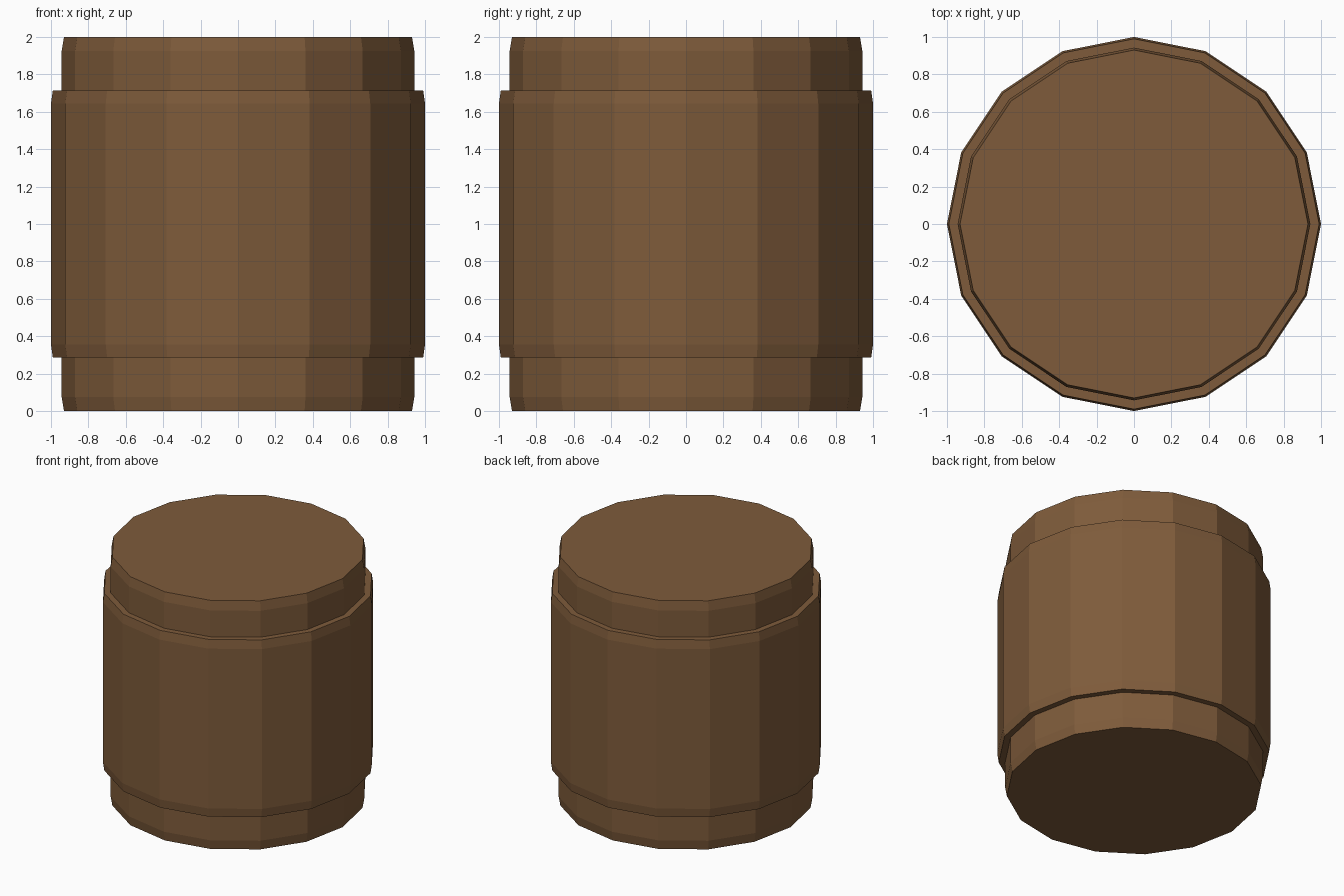
import bpy, bmesh, math

if "Cube" in bpy.data.objects:
    bpy.data.objects.remove(bpy.data.objects["Cube"])

SIDES = 16

wood = bpy.data.materials.new("brown_wood")
wood.diffuse_color = (0.21, 0.105, 0.043, 1)
wood.use_nodes = True
wood.node_tree.nodes["Principled BSDF"].inputs["Base Color"].default_value = wood.diffuse_color

# Half profile (radius, z) of the barrel: end collar, then raised middle band
half = [(0.93, 0.0), (0.943, 0.075), (0.943, 0.287), (0.99, 0.287), (1.0, 0.357)]
profile = half + [(r, 2 - z) for r, z in reversed(half)]

# Lathe the profile into 16 flat sides, with closed ends
bm = bmesh.new()
rings = []
for r, z in profile:
    rings.append([bm.verts.new((r * math.cos(2 * math.pi * i / SIDES),
                                r * math.sin(2 * math.pi * i / SIDES), z))
                  for i in range(SIDES)])
for low, high in zip(rings, rings[1:]):
    for i in range(SIDES):
        j = (i + 1) % SIDES
        bm.faces.new((low[i], low[j], high[j], high[i]))
bm.faces.new(rings[0][::-1])
bm.faces.new(rings[-1])
bmesh.ops.recalc_face_normals(bm, faces=bm.faces)

mesh = bpy.data.meshes.new("barrel_body")
bm.to_mesh(mesh)
bm.free()
mesh.materials.append(wood)
barrel = bpy.data.objects.new("barrel_body", mesh)
bpy.context.collection.objects.link(barrel)
